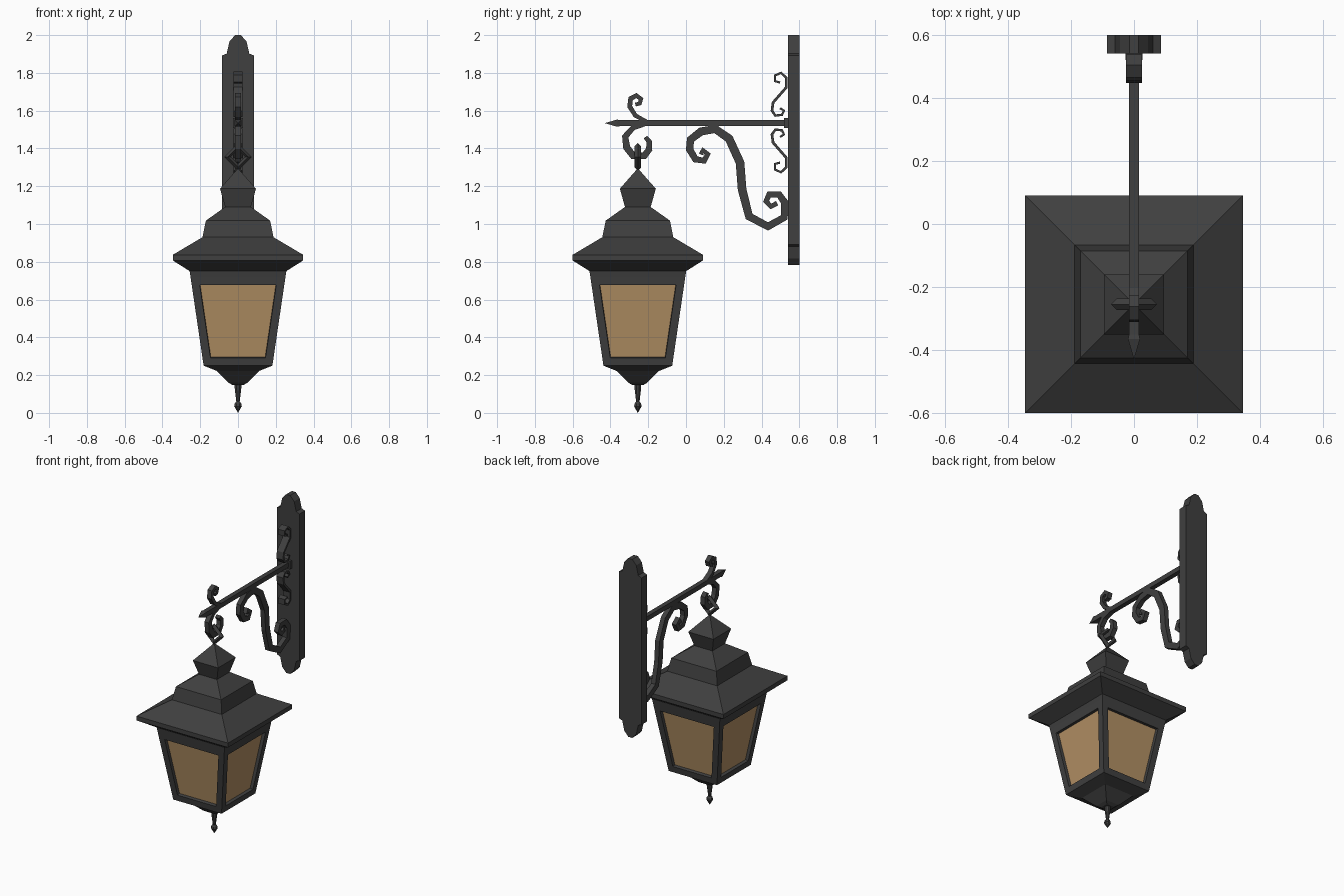
import bpy, bmesh
from math import sin, cos, pi, radians
from mathutils import Vector, Matrix

if "Cube" in bpy.data.objects:
    bpy.data.objects.remove(bpy.data.objects["Cube"])

CY = -0.255        # lantern axis in y
ARM_Z = 1.537      # height of the arm


def material(name, rgb):
    m = bpy.data.materials.new(name)
    m.diffuse_color = (*rgb, 1)
    m.use_nodes = True
    m.node_tree.nodes["Principled BSDF"].inputs["Base Color"].default_value = m.diffuse_color
    return m


IRON = material("dark_iron", (0.05, 0.05, 0.05))
GLASS = material("amber_glass", (0.45, 0.28, 0.13))


def finish(bm, name, mats=(IRON,)):
    bmesh.ops.remove_doubles(bm, verts=bm.verts, dist=0.0005)
    bmesh.ops.recalc_face_normals(bm, faces=bm.faces)
    me = bpy.data.meshes.new(name)
    bm.to_mesh(me)
    bm.free()
    for m in mats:
        me.materials.append(m)
    ob = bpy.data.objects.new(name, me)
    bpy.context.collection.objects.link(ob)
    return ob


def loft(profile, sides=4, matrix=Matrix.Translation((0, CY, 0))):
    """Stack rings of (half width, height) into a closed solid."""
    bm = bmesh.new()
    rings = []
    for r, h in profile:
        rad = max(r, 0.0001) / cos(pi / sides)
        rings.append([bm.verts.new(matrix @ Vector((rad * cos(a), rad * sin(a), h)))
                      for a in (2 * pi * (k + 0.5) / sides for k in range(sides))])
    for lo, hi in zip(rings, rings[1:]):
        for k in range(sides):
            j = (k + 1) % sides
            bm.faces.new((lo[k], lo[j], hi[j], hi[k]))
    bm.faces.new(rings[0][::-1])
    bm.faces.new(rings[-1])
    bmesh.ops.recalc_face_normals(bm, faces=bm.faces)
    return bm


def scroll(name, pts, thick_end, thick_mid, half_x):
    """Flat iron band following (y, z) points, thicker in the middle."""
    bm = bmesh.new()
    p = [Vector(q) for q in pts]
    n = len(p)
    rings = []
    for i in range(n):
        d_in = (p[i] - p[max(i - 1, 0)]).normalized()
        d_out = (p[min(i + 1, n - 1)] - p[i]).normalized()
        t = (d_in + d_out).normalized()
        w = thick_end + (thick_mid - thick_end) * sin(pi * i / (n - 1))
        off = Vector((-t.y, t.x)) * w / 2
        a, b = p[i] + off, p[i] - off
        rings.append([bm.verts.new(v) for v in (
            (-half_x, a.x, a.y), (half_x, a.x, a.y),
            (half_x, b.x, b.y), (-half_x, b.x, b.y))])
    for lo, hi in zip(rings, rings[1:]):
        for k in range(4):
            j = (k + 1) % 4
            bm.faces.new((lo[k], lo[j], hi[j], hi[k]))
    bm.faces.new(rings[0][::-1])
    bm.faces.new(rings[-1])
    return finish(bm, name)


# Stepped roof with flared cap
finish(loft([(0.255, 0.75), (0.345, 0.807), (0.345, 0.837), (0.188, 0.93),
             (0.17, 1.018), (0.078, 1.083), (0.068, 1.09), (0.095, 1.187),
             (0, 1.295)]), "roof")

# Tapered lantern body with four recessed panes
bm = loft([(0.182, 0.25), (0.251, 0.718), (0.256, 0.75)])
panes = [f for f in bm.faces if abs(f.normal.z) < 0.5
         and f.calc_center_median().z < 0.6]
bmesh.ops.inset_individual(bm, faces=panes, thickness=0.042, use_even_offset=True)
bmesh.ops.inset_individual(bm, faces=panes, thickness=0.002, depth=-0.02,
                           use_even_offset=True)
for f in panes:
    f.material_index = 1
finish(bm, "lantern_body", (IRON, GLASS))

# Cup below the body and its drop finial
finish(loft([(0.03, 0.148), (0.05, 0.16), (0.112, 0.222), (0.182, 0.25)]), "bottom_cup")
finish(loft([(0, 0.0), (0.02, 0.035), (0.017, 0.05), (0.009, 0.06),
             (0.018, 0.135), (0.018, 0.155)], 8), "bottom_finial")

# Diamond hanging ring
bpy.ops.mesh.primitive_torus_add(major_segments=4, minor_segments=4,
                                 major_radius=0.055, minor_radius=0.018,
                                 location=(0, CY, 1.355), rotation=(radians(90), 0, 0))
ring = bpy.context.object
ring.name = "hanging_ring"
ring.data.materials.append(IRON)

# Horizontal arm with a pointed tip
along_y = Matrix.Translation((0, 0, ARM_Z - 0.003)) @ Matrix.Rotation(radians(-90), 4, 'X')
finish(loft([(0, -0.43), (0.019, -0.365), (0.016, -0.35), (0.016, 0.55)],
            4, along_y), "arm")

# Wall plate with shaped ends, from a quarter outline
quarter = [(0.085, 0.5), (0.06, 0.51), (0.045, 0.575), (0.015, 0.608)]
right = [(x, -z) for x, z in quarter[::-1]] + quarter
outline = right + [(-x, z) for x, z in right[::-1]]
bm = bmesh.new()
face = bm.faces.new([bm.verts.new((x, 0.54, 1.392 + z)) for x, z in outline])
back = bmesh.ops.extrude_face_region(bm, geom=[face])["geom"]
bmesh.ops.translate(bm, vec=(0, 0.06, 0),
                    verts=[g for g in back if isinstance(g, bmesh.types.BMVert)])
finish(bm, "wall_plate")

# Socket where the arm meets the plate
finish(loft([(0.027, 0.52), (0.027, 0.545)], 4, along_y), "arm_socket")

# Large S-shaped brace under the arm
scroll("brace_scroll", [
    (0.08, 1.368), (0.09, 1.392), (0.115, 1.37), (0.096, 1.335), (0.05, 1.343),
    (0.019, 1.395), (0.024, 1.447), (0.08, 1.49), (0.155, 1.503), (0.228, 1.452),
    (0.286, 1.325), (0.297, 1.183), (0.334, 1.04), (0.434, 0.987), (0.52, 1.035),
    (0.522, 1.115), (0.493, 1.156), (0.44, 1.156), (0.424, 1.12), (0.45, 1.093),
    (0.482, 1.11)], 0.026, 0.046, 0.016)

# Pair of small S scrolls against the plate, mirrored about the arm
small = [(0.498, 1.749), (0.471, 1.756), (0.471, 1.786), (0.503, 1.80),
         (0.53, 1.775), (0.53, 1.722), (0.461, 1.643), (0.455, 1.60),
         (0.473, 1.574), (0.508, 1.578), (0.519, 1.60), (0.498, 1.613)]
scroll("upper_plate_scroll", small, 0.012, 0.015, 0.025)
scroll("lower_plate_scroll", [(y, 2 * ARM_Z - z) for y, z in small], 0.012, 0.015, 0.025)

# Curl above the arm end and the hook below it
scroll("arm_curl", [
    (-0.268, 1.632), (-0.245, 1.638), (-0.238, 1.662), (-0.263, 1.68),
    (-0.293, 1.664), (-0.298, 1.622), (-0.268, 1.574), (-0.205, 1.54)],
    0.02, 0.028, 0.016)
scroll("lantern_hook", [
    (-0.2, 1.535), (-0.28, 1.51), (-0.322, 1.463), (-0.314, 1.405), (-0.28, 1.362),
    (-0.22, 1.362), (-0.195, 1.395), (-0.195, 1.437), (-0.215, 1.46)],
    0.022, 0.04, 0.016)
